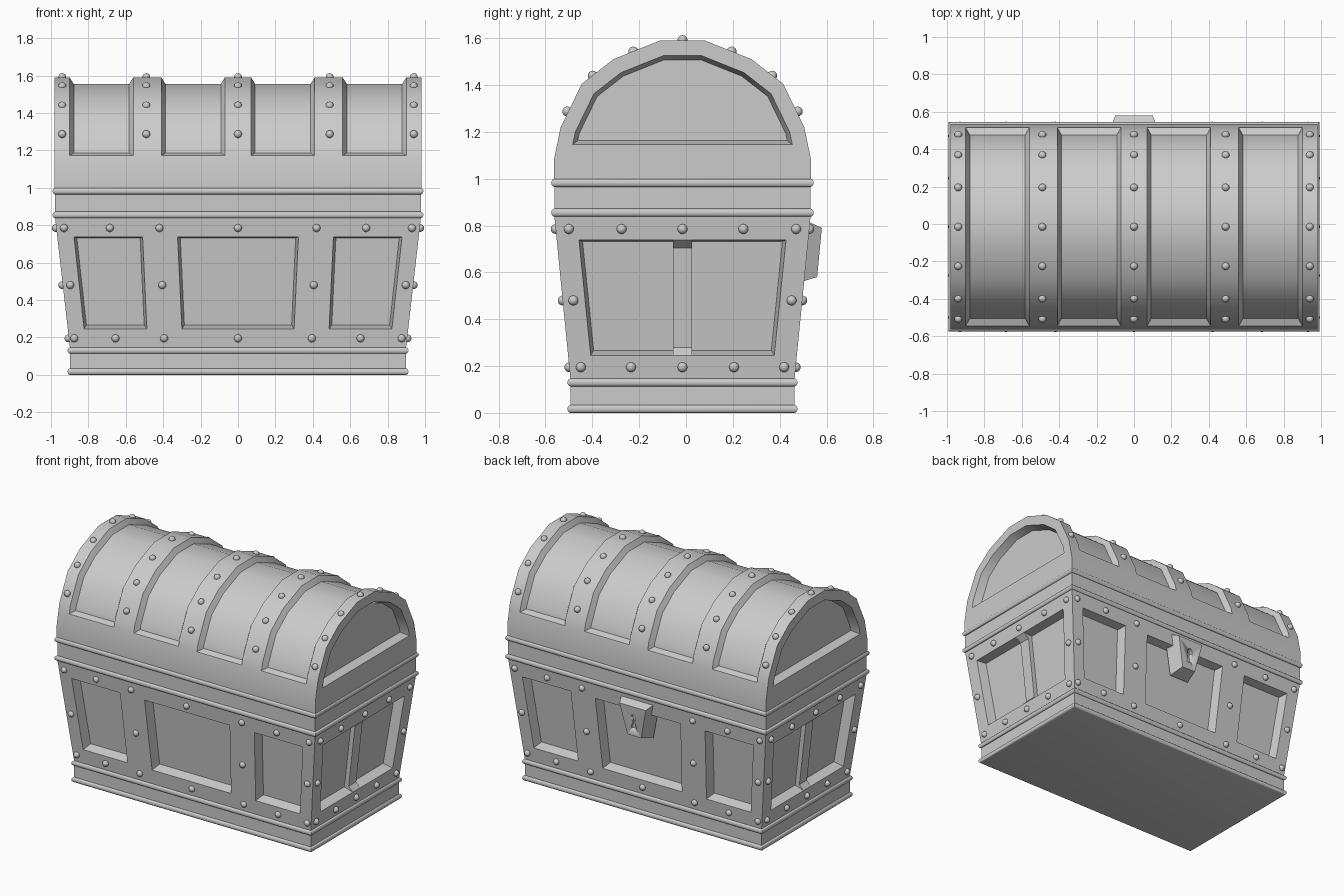
import bpy, bmesh, math
from mathutils import Vector

if "Cube" in bpy.data.objects:
    bpy.data.objects.remove(bpy.data.objects["Cube"])

CY = -0.015                      # depth centre of the chest
BASE_Z, RIM_Z = 0.14, 0.84       # tapered part of the body
BASE, RIM = Vector((0.898, 0.478)), Vector((0.978, 0.547))
ROWS = [BASE_Z, 0.246, 0.738, RIM_Z]

grey = bpy.data.materials.new("plain grey")
grey.use_nodes = True
colour = (0.6, 0.6, 0.6, 1)
grey.diffuse_color = colour
grey.node_tree.nodes["Principled BSDF"].inputs["Base Color"].default_value = colour


def finish(bm, name, angle=30):
    bmesh.ops.remove_doubles(bm, verts=bm.verts, dist=0.0001)
    bmesh.ops.recalc_face_normals(bm, faces=bm.faces)
    mesh = bpy.data.meshes.new(name)
    bm.to_mesh(mesh)
    bm.free()
    obj = bpy.data.objects.new(name, mesh)
    bpy.context.collection.objects.link(obj)
    mesh.materials.append(grey)
    bpy.ops.object.select_all(action="DESELECT")
    bpy.context.view_layer.objects.active = obj
    obj.select_set(True)
    bpy.ops.object.shade_smooth_by_angle(angle=math.radians(angle))
    return obj


def half_size(z):
    return BASE.lerp(RIM, (z - BASE_Z) / (RIM_Z - BASE_Z))


def grid(bm, points):
    """Faces between rows of points, returned as faces[row][column]."""
    vs = [[bm.verts.new(p) for p in row] for row in points]
    return [[bm.faces.new((a[i], a[i + 1], b[i + 1], b[i])) for i in range(len(a) - 1)]
            for a, b in zip(vs, vs[1:])]


def sink(bm, faces, border, depth):
    bmesh.ops.inset_region(bm, faces=faces, thickness=border, depth=-depth,
                           use_even_offset=True, use_boundary=True)


def ring_stack(name, rings):
    """Closed solid from stacked rectangles (half x, half y, z)."""
    bm = bmesh.new()
    loops = []
    for hx, hy, z in rings:
        loops.append([bm.verts.new((sx * hx, CY + sy * hy, z))
                      for sx, sy in ((-1, -1), (1, -1), (1, 1), (-1, 1))])
    for a, b in zip(loops, loops[1:]):
        for i in range(4):
            j = (i + 1) % 4
            bm.faces.new((a[i], a[j], b[j], b[i]))
    bm.faces.new(loops[0][::-1])
    bm.faces.new(loops[-1])
    return finish(bm, name)


def prism(name, back, front):
    bm = bmesh.new()
    a, b = [[bm.verts.new(p) for p in side] for side in (back, front)]
    bm.faces.new(a)
    bm.faces.new(b[::-1])
    for i in range(len(a)):
        j = (i + 1) % len(a)
        bm.faces.new((a[i], a[j], b[j], b[i]))
    return finish(bm, name)


# Plinth, rim band and rounded trim strips
ring_stack("plinth", [(*BASE, 0.004), (*BASE, BASE_Z)])
ring_stack("rim_band", [(*RIM, RIM_Z), (*RIM, 0.985)])
for name, size, z in (("foot_trim", BASE, 0.017), ("plinth_trim", BASE, 0.13),
                      ("rim_trim", RIM, 0.855), ("lid_trim", RIM, 0.982)):
    arc = [math.pi * (i / 8 - 0.5) for i in range(9)]
    ring_stack(name, [(size.x + 0.013 * math.cos(a), size.y + 0.013 * math.cos(a),
                       z + 0.017 * math.sin(a)) for a in arc])

# Tapered body: column lines given as (offset at panel bottom, at panel top)
LONG = [(0.823, 0.877), (0.487, 0.51), (0.30, 0.323)]
SHORT = [(0.392, 0.442)]


def column(line, z):
    return line[0] + (line[1] - line[0]) * (z - ROWS[1]) / (ROWS[2] - ROWS[1])


bm = bmesh.new()
for sign in (-1, 1):
    for axis, lines in ((0, LONG), (1, SHORT)):
        points = []
        for z in ROWS:
            half = half_size(z)
            pos = [half[axis]] + [column(l, z) for l in lines]
            offs = [-p for p in pos] + pos[::-1]
            if axis == 0:
                points.append([(-sign * u, CY + sign * half.y, z) for u in offs])
            else:
                points.append([(sign * half.x, CY + sign * u, z) for u in offs])
        faces = grid(bm, points)
        bm.normal_update()
        for panel in faces[1][1::2]:
            sink(bm, [panel], 0.014, 0.065)
finish(bm, "body")

# Upright bar with sloped ends in each end panel
lo, hi = ROWS[1], ROWS[2]
profile = [(lo, 0), (lo + 0.033, 0.035), (hi - 0.033, 0.035), (hi, 0), (hi, 0.07), (lo, 0.07)]
for sign, side in ((-1, "right"), (1, "left")):
    prism(side + "_end_bar", *[[(sign * (half_size(z).x - d), CY + w, z) for z, d in profile]
                               for w in (-0.041, 0.041)])

# Arched lid with sunken panels between the ribs and in both ends
half_arch = [(0.549, 0.98), (0.549, 1.08), (0.53, 1.172), (0.52, 1.22),
             (0.43, 1.405), (0.295, 1.51), (0.095, 1.59)]
arch = [(-y, z) for y, z in half_arch] + half_arch[::-1]
right_cols = [0.07, 0.41, 0.56, 0.90, 0.982]
cols = [-x for x in right_cols[::-1]] + right_cols
bm = bmesh.new()
faces = grid(bm, [[(x, CY + y, z) for x in cols] for y, z in arch])
bm.normal_update()
for c in (1, 3, 5, 7):
    sink(bm, [row[c] for row in faces[2:-2]], 0.022, 0.035)
for sign in (-1, 1):
    order = arch[::sign]
    ring = [bm.verts.new((sign * 0.982, CY + y, z)) for y, z in order]
    bm.faces.new((ring[0], ring[1], ring[-2], ring[-1])[::-1])
    cap = bm.faces.new(ring[1:-1][::-1])
    bm.normal_update()
    if cap.normal.x * sign < 0:
        cap.normal_flip()
    sink(bm, [cap], 0.065, 0)
    sink(bm, [cap], 0.018, 0.055)
finish(bm, "lid")

# Rivets
spots = []
for x in (-0.94, -0.49, 0, 0.49, 0.94):
    spots.append((x, CY, 1.592))
    for y, z in ((0.21, 1.543), (0.383, 1.44), (0.492, 1.287)):
        spots += [(x, CY - y, z), (x, CY + y, z)]
front_rows = {0.785: (0, 0.42, 0.685, 0.93), 0.48: (0.405, 0.897),
              0.195: (0, 0.395, 0.655, 0.875)}
end_rows = {0.785: (0, 0.26, 0.485), 0.48: (0.466,), 0.195: (0, 0.22, 0.434)}
for sign in (-1, 1):
    for z, offs in front_rows.items():
        y = CY + sign * half_size(z).y
        spots += [(s * u, y, z) for u in offs for s in (-1, 1) if u or s > 0]
    for z, offs in end_rows.items():
        x = sign * (half_size(z).x + 0.002)
        spots += [(x, CY + s * u, z) for u in offs for s in (-1, 1) if u or s > 0]
bm = bmesh.new()
for spot in spots:
    ball = bmesh.ops.create_uvsphere(bm, u_segments=12, v_segments=8, radius=0.021)
    bmesh.ops.translate(bm, verts=ball["verts"], vec=spot)
finish(bm, "rivets", 60)

# Lock plate on the rear with a keyhole cut into it
latch = prism("lock",
              [(-0.14, 0.48, 0.835), (0.14, 0.48, 0.835), (0.075, 0.46, 0.55), (-0.075, 0.46, 0.55)],
              [(-0.10, 0.58, 0.79), (0.10, 0.58, 0.79), (0.052, 0.56, 0.58), (-0.052, 0.56, 0.58)])
hole = [(0.02 * math.sin(a), 0.71 + 0.02 * math.cos(a))
        for a in [math.radians(-150 + 30 * i) for i in range(11)]]
hole += [(0.018, 0.632), (-0.018, 0.632)]
cutter = prism("keyhole_cutter", *[[(x, y, z) for x, z in hole] for y in (0.55, 0.62)])
cut = latch.modifiers.new("keyhole", "BOOLEAN")
cut.operation, cut.object = "DIFFERENCE", cutter
bpy.context.view_layer.objects.active = latch
bpy.ops.object.modifier_apply(modifier=cut.name)
bpy.data.objects.remove(cutter)
